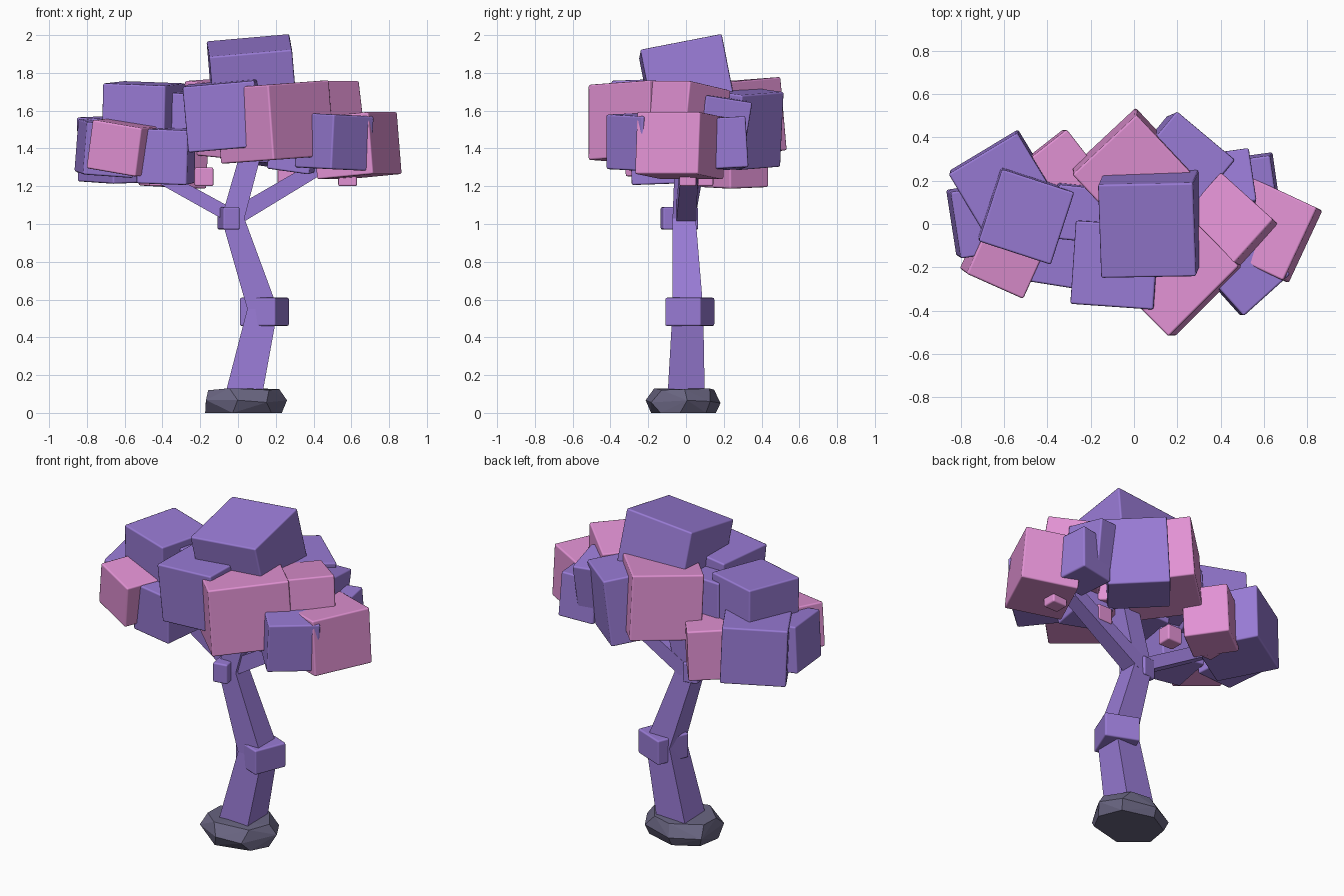
import bpy, bmesh, math, random
from mathutils import Vector, Euler, Matrix

if "Cube" in bpy.data.objects:
    bpy.data.objects.remove(bpy.data.objects["Cube"])

random.seed(4)


def material(name, srgb):
    m = bpy.data.materials.new(name)
    lin = [((c / 255 + 0.055) / 1.055) ** 2.4 for c in srgb]
    m.diffuse_color = (*lin, 1)
    m.use_nodes = True
    m.node_tree.nodes["Principled BSDF"].inputs["Base Color"].default_value = m.diffuse_color
    return m


PURPLE = material("purple", (153, 123, 213))
PINK = material("pink", (226, 146, 212))
STONE = material("dark stone", (105, 101, 129))


def finish(name, bm, mat, bevel=0.0):
    bmesh.ops.recalc_face_normals(bm, faces=bm.faces)
    for f in bm.faces:
        f.smooth = bevel > 0
    me = bpy.data.meshes.new(name)
    bm.to_mesh(me)
    bm.free()
    me.materials.append(mat)
    ob = bpy.data.objects.new(name, me)
    bpy.context.collection.objects.link(ob)
    if bevel:
        mod = ob.modifiers.new("soft edges", 'BEVEL')
        mod.width = bevel
        mod.segments = 2
        mod.harden_normals = True
    return ob


def block(name, mat, centre, size, yaw=0, tilt=(0, 0), bevel=0.01):
    """Soft-edged box; yaw and tilt in degrees."""
    bm = bmesh.new()
    e = Euler([math.radians(a) for a in (*tilt, yaw)], 'XYZ')
    bmesh.ops.create_cube(bm, size=1, matrix=Matrix.LocRotScale(Vector(centre), e, Vector(size)))
    return finish(name, bm, mat, bevel)


def beam(name, mat, rings, axis):
    """Four-sided tube; each ring is (centre, half width), cut across the axis."""
    bm = bmesh.new()
    prev = None
    for c, a in rings:
        ring = []
        for s, t in ((-a, -a), (a, -a), (a, a), (-a, a)):
            off = (s, t, 0) if axis == 'z' else (0, s, t)
            ring.append(bm.verts.new(Vector(c) + Vector(off)))
        if prev:
            for i in range(4):
                j = (i + 1) % 4
                bm.faces.new((prev[i], prev[j], ring[j], ring[i]))
        else:
            bm.faces.new(ring)
        prev = ring
    bm.faces.new(prev)
    return finish(name, bm, mat)


# Rock base: hull of three jittered rings
bm = bmesh.new()
for z, k in ((0.0, 0.88), (0.06, 1.0), (0.12, 0.82)):
    for i in range(7):
        a = math.tau * (i + random.uniform(-0.2, 0.2)) / 7
        bm.verts.new((0.025 + 0.236 * k * math.cos(a), -0.015 + 0.2 * k * math.sin(a),
                      z + (random.uniform(-0.012, 0.012) if z else 0)))
bmesh.ops.convex_hull(bm, input=bm.verts)
finish("rock_base", bm, STONE)

# Bent trunk and side branches
beam("trunk", PURPLE, [((0.02, 0, 0.05), 0.1), ((0.13, 0.01, 0.55), 0.081),
                       ((-0.027, -0.01, 1.03), 0.061), ((0.08, 0, 1.42), 0.056)], 'z')
beam("left_branch", PURPLE, [((-0.03, 0, 1.04), 0.043), ((-0.5, 0.05, 1.3), 0.04)], 'x')
beam("right_branch", PURPLE, [((-0.01, 0, 1.04), 0.053), ((0.48, 0.02, 1.33), 0.045)], 'x')

# Knots
block("lower_knot", PURPLE, (0.14, 0.02, 0.535), (0.205, 0.205, 0.15), -22)
block("upper_knot", PURPLE, (-0.05, -0.035, 1.03), (0.09, 0.19, 0.12), 10)


def leaf(part, mat, centre, width, height, yaw, tilt=(2, 2), depth=1.0):
    """Leaf block with a near-square footprint; depth is relative to width."""
    block("leaf_block_" + part, mat, centre, (width, width * depth, height), yaw, tilt)


# Upper crown
leaf("top", PURPLE, (0.075, 0.005, 1.765), 0.44, 0.37, 1, (11, -5))
leaf("upper_left", PURPLE, (-0.5, 0.04, 1.57), 0.35, 0.35, -18)
leaf("upper_right", PINK, (0.43, -0.01, 1.57), 0.33, 0.33, -42, (0, -9))
leaf("front_centre", PURPLE, (-0.075, -0.185, 1.575), 0.385, 0.35, -4, (2, -5))
leaf("front_right", PINK, (0.195, -0.215, 1.54), 0.46, 0.4, 45, (-3, -3), 0.87)
leaf("back_centre", PINK, (0, 0.235, 1.56), 0.405, 0.39, 43, (4, -3))
leaf("back_right", PURPLE, (0.2, 0.265, 1.51), 0.35, 0.4, -40, (-6, 3))

# Lower crown
leaf("right_end", PINK, (0.63, -0.03, 1.415), 0.33, 0.33, -25, (0, -5), 1.12)
leaf("right_front", PURPLE, (0.51, -0.22, 1.435), 0.29, 0.29, 42)
leaf("right_back", PURPLE, (0.54, 0.2, 1.425), 0.22, 0.27, 8, (3, -3))
leaf("right_back_high", PURPLE, (0.42, 0.19, 1.53), 0.25, 0.28, 8, (-9, 3))
leaf("left_back", PURPLE, (-0.6, 0.175, 1.395), 0.37, 0.34, 31, (2, -2))
leaf("back_left", PINK, (-0.34, 0.255, 1.345), 0.26, 0.3, 38)
leaf("left_end", PURPLE, (-0.7, 0.02, 1.4), 0.27, 0.28, 9, (3, 4), 1.15)
leaf("left_front", PINK, (-0.61, -0.17, 1.405), 0.29, 0.26, -24, (2, 9), 0.8)
leaf("left_front_low", PURPLE, (-0.38, -0.14, 1.36), 0.27, 0.29, -9)

# Inner filling blocks
leaf("inner_left", PURPLE, (-0.24, 0.05, 1.56), 0.25, 0.27, -6)
leaf("inner_right", PURPLE, (0.3, -0.09, 1.43), 0.23, 0.3, -8, (2, 8))

# Small buds hanging beneath the crown
for i, (x, y) in enumerate(((0.58, 0.01), (0.26, 0.02), (-0.18, 0.1), (-0.42, 0.15))):
    block(f"hanging_bud_{i + 1}", PINK, (x, y, 1.25), (0.1, 0.09, 0.1))
